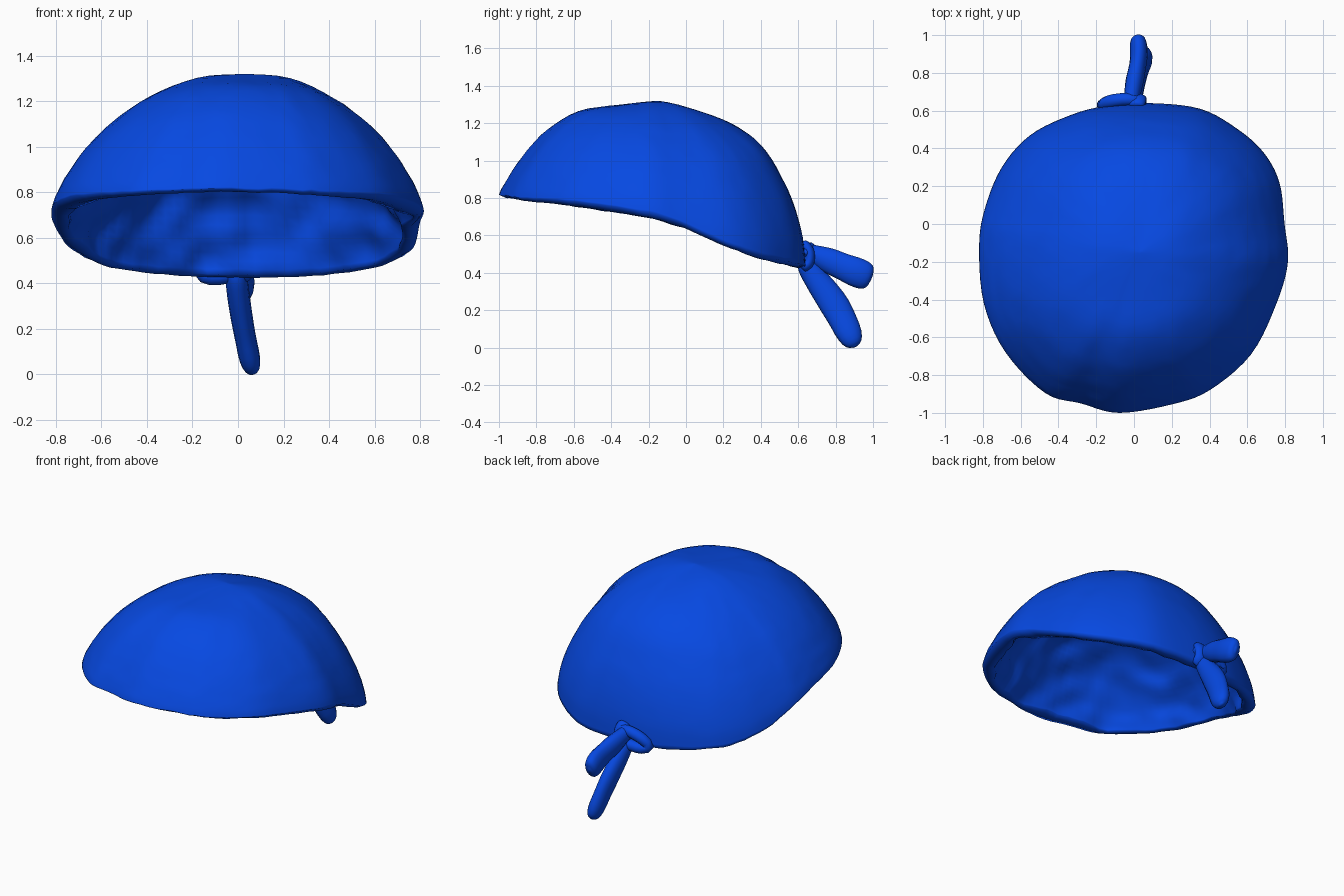
import bpy, bmesh, math
from mathutils import Vector, noise

if "Cube" in bpy.data.objects:
    bpy.data.objects.remove(bpy.data.objects["Cube"])

blue = bpy.data.materials.new("royal blue cloth")
blue.diffuse_color = (0.002, 0.066, 0.76, 1)
blue.use_nodes = True
blue.node_tree.nodes["Principled BSDF"].inputs["Base Color"].default_value = blue.diffuse_color


def spline(pts, u, closed=False):
    """Catmull-Rom point at parameter u (one unit per control point)."""
    n = len(pts)
    i = min(int(u), n - 1 if closed else n - 2)
    f = u - i
    pick = (lambda k: pts[k % n]) if closed else (lambda k: pts[max(0, min(n - 1, k))])
    a, b, c, d = (Vector(pick(i + k)) for k in (-1, 0, 1, 2))
    return 0.5 * (2 * b + (c - a) * f + (2 * a - 5 * b + 4 * c - d) * f * f
                  + (3 * b - a - 3 * c + d) * f ** 3)


def lerp_table(table, y):
    for (y0, z0), (y1, z1) in zip(table, table[1:]):
        if y <= y1:
            return z0 + (z1 - z0) * (y - y0) / (y1 - y0)
    return table[-1][1]


def skin(name, rings):
    """Join closed rings of points into a smooth capped object."""
    bm = bmesh.new()
    vs = [[bm.verts.new(p) for p in r] for r in rings]
    n = len(vs[0])
    for a, b in zip(vs, vs[1:]):
        for j in range(n):
            bm.faces.new((a[j], a[(j + 1) % n], b[(j + 1) % n], b[j]))
    for ring in (vs[0], vs[-1]):
        c = bm.verts.new(sum((v.co for v in ring), Vector()) / n)
        for j in range(n):
            bm.faces.new((ring[j], ring[(j + 1) % n], c))
    bmesh.ops.recalc_face_normals(bm, faces=bm.faces)
    me = bpy.data.meshes.new(name)
    bm.to_mesh(me)
    bm.free()
    me.materials.append(blue)
    for p in me.polygons:
        p.use_smooth = True
    ob = bpy.data.objects.new(name, me)
    bpy.context.collection.objects.link(ob)
    return ob


# Cap: plan outline, rim height along y, and dome profiles for front, side, back
OUTLINE = [(-.08, -1), (.2, -.955), (.4, -.88), (.62, -.69), (.755, -.42), (.815, -.2),
           (.797, 0), (.77, .22), (.685, .38), (.545, .505), (.35, .61), (.08, .64),
           (-.15, .625), (-.34, .575), (-.55, .47), (-.7, .3), (-.79, .08), (-.82, -.12),
           (-.795, -.42), (-.68, -.68), (-.47, -.895), (-.28, -.95)]
RIM = [(-1, .815), (-.9, .795), (-.6, .75), (-.2, .695), (0, .64), (.2, .56), (.4, .49), (.65, .435)]
LIFT = [(-1, 0), (-.85, .01), (-.6, .035), (-.1, .03), (.2, .005), (.65, 0)]
PROFILE = [(0, 1, 1, 1), (.25, .955, .97, .945), (.5, .89, .82, .86), (.7, .69, .62, .73),
           (.83, .46, .43, .55), (.92, .25, .25, .37), (.98, .08, .09, .17), (1, 0, 0, 0)]
CENTRE, TOP, COLS, ROWS = Vector((.03, -.15)), 1.32, 110, 28


def dome_ring(t, shrink=1.0, drop=0.0, rough=0.0):
    s, gf, gs, gb = spline([Vector(p) for p in PROFILE], t * (len(PROFILE) - 1))
    ring = []
    for j in range(COLS):
        r = spline(OUTLINE, j * len(OUTLINE) / COLS, True)
        d = (r - CENTRE).normalized()
        w = d.y * d.y
        g = gs * (1 - w) + (gf if d.y < 0 else gb) * w
        p = CENTRE + (r - CENTRE) * s * shrink
        # the outer hem sits a little above the inner one along the front sides
        rz = lerp_table(RIM, r.y) + (0 if rough else lerp_table(LIFT, r.y))
        q = Vector((p.x, p.y, rz + (TOP - drop - rz) * g))
        if rough:  # wrinkled lining
            k = rough * noise.noise(q * 7) - rough * .4
            q += Vector((d.x * s, d.y * s, .8 * (1 - s))) * k
        q.z += .006 * noise.noise(q * 16) * s
        ring.append(q)
    return ring


outer = [dome_ring(max(i, .3) / ROWS) for i in range(ROWS + 1)]
inner = [dome_ring(max(i, .3) / ROWS, .935, .065, .05) for i in range(ROWS, -1, -1)]
lip = [[a.lerp(b, .5) - Vector((0, 0, .012)) for a, b in zip(outer[-1], inner[0])]]
skin("head_wrap", outer + lip + inner)


# Knot and tails: flattened cloth strips swept along a path
def strip(name, path, half_w, half_t, side, steps=22, sides=14):
    """path: points; half_w across the strip, half_t along the 'side' direction."""
    rings = []
    side = Vector(side).normalized()
    last = len(path) - 1
    for i in range(steps + 1):
        e = -math.cos(math.pi * i / steps)
        u = (e + 1) / 2 * last
        p = spline(path, u)
        tan = (spline(path, min(u + .02, last)) - spline(path, max(u - .02, 0))).normalized()
        a = (side - tan * side.dot(tan)).normalized()
        b = tan.cross(a)
        k = max(.06, 1 - abs(e) ** 7) ** .5
        w = spline([(x, 0) for x in half_w], u / last * (len(half_w) - 1)).x
        k *= 1 + .1 * noise.noise(p * 9)
        rings.append([p + a * half_t * k * math.cos(h) + b * w * k * math.sin(h)
                      for h in (2 * math.pi * j / sides for j in range(sides))])
    return skin(name, rings)


strip("upper_tail", [(-.02, .62, .52), (0, .74, .475), (.025, .88, .415), (.02, .992, .37)],
      (.05, .065, .08, .08), .047, (1, 0, 0))
strip("lower_tail", [(-.01, .62, .47), (0, .70, .36), (.025, .81, .2), (.065, .905, .005)],
      (.05, .065, .08, .065), .048, (1, .1, 0))
strip("knot_loop", [(.06, .63, .5), (-.02, .66, .53), (-.12, .65, .5), (-.165, .63, .45),
                    (-.11, .64, .425), (-.02, .655, .44), (.05, .63, .45)],
      (.035, .035, .035), .035, (0, 1, .3))
strip("knot_wrap", [(.025, .62, .42), (.02, .655, .45), (.02, .66, .51), (.01, .62, .56)],
      (.045, .05, .045), .03, (0, 1, 0))
